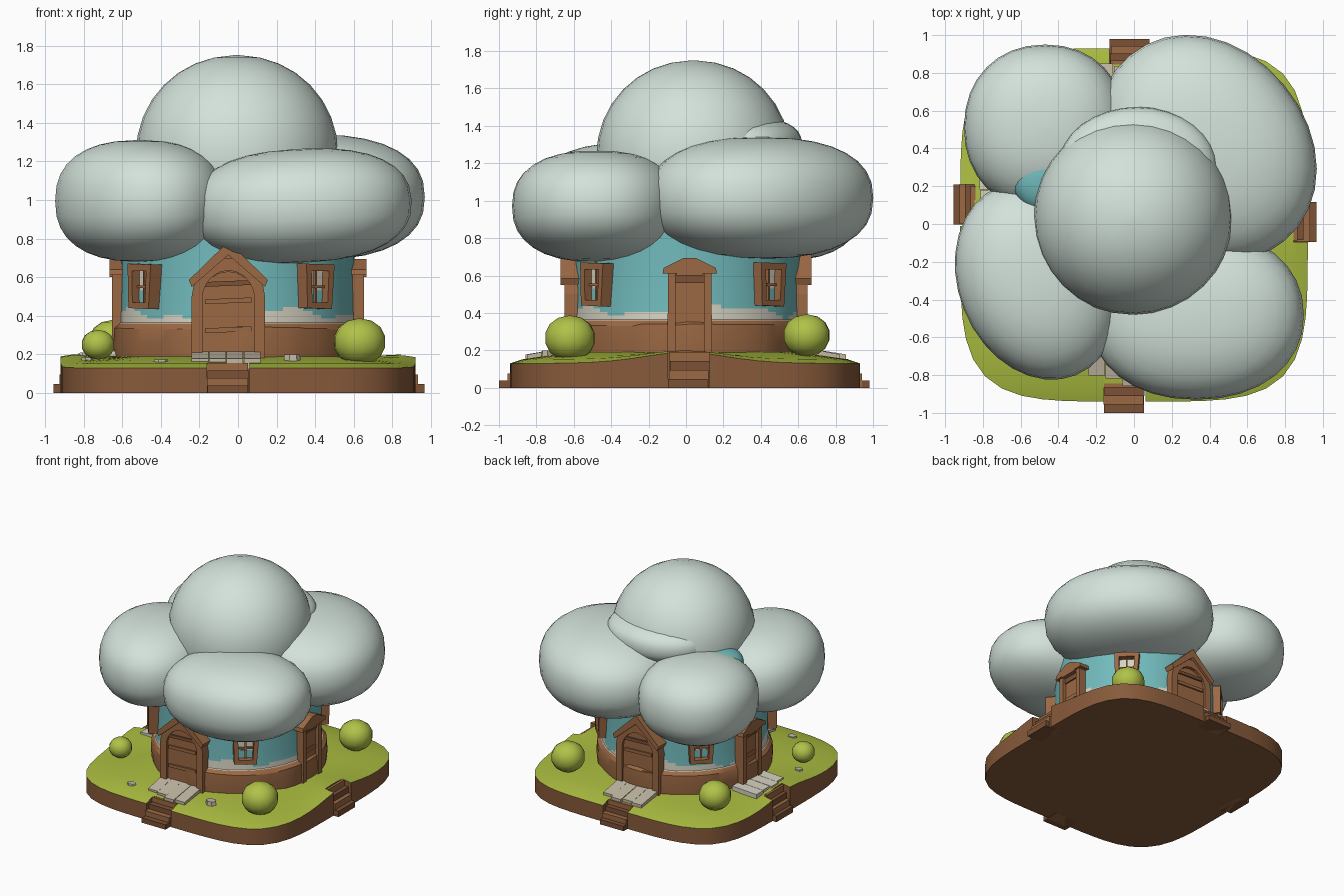
import bpy, bmesh, math, random
from mathutils import Matrix, Vector

if "Cube" in bpy.data.objects:
    bpy.data.objects.remove(bpy.data.objects["Cube"])

random.seed(4)
PI = math.pi


def mat(name, *rgb):
    m = bpy.data.materials.new(name)
    m.diffuse_color = (*rgb, 1)
    m.use_nodes = True
    m.node_tree.nodes["Principled BSDF"].inputs["Base Color"].default_value = m.diffuse_color
    return m


CLOUD = mat("pale_cloud", .65, .76, .70)
TEAL = mat("teal_wall", .17, .50, .51)
WOOD = mat("wood_brown", .33, .14, .057)
DARK = mat("dark_wood", .20, .082, .035)
EARTH = mat("earth_brown", .245, .103, .043)
GRASS = mat("grass_green", .40, .50, .05)
LEAF = mat("bush_green", .44, .54, .065)
CREAM = mat("cream_plaster", .68, .65, .54)
STONE = mat("path_stone", .54, .48, .37)


def build(name, verts, faces, mats, rule=None, smooth=None):
    """Mesh object with outward normals; rule(face centre, normal) -> material slot."""
    me = bpy.data.meshes.new(name)
    me.from_pydata([tuple(v) for v in verts], [], faces)
    for m in mats:
        me.materials.append(m)
    bm = bmesh.new()
    bm.from_mesh(me)
    bmesh.ops.recalc_face_normals(bm, faces=bm.faces)
    bm.normal_update()
    for f in bm.faces:
        if rule:
            f.material_index = rule(f.calc_center_median(), f.normal)
    bm.to_mesh(me)
    bm.free()
    ob = bpy.data.objects.new(name, me)
    bpy.context.collection.objects.link(ob)
    if smooth:
        bpy.context.view_layer.objects.active = ob
        ob.select_set(True)
        bpy.ops.object.shade_smooth_by_angle(angle=math.radians(smooth))
        ob.select_set(False)
    return ob


def rings(rows, n):
    """Quads between stacked rings of n points, capped at both ends."""
    f = [(r * n + i, r * n + (i + 1) % n, (r + 1) * n + (i + 1) % n, (r + 1) * n + i)
         for r in range(rows - 1) for i in range(n)]
    return f + [tuple(range(n)), tuple((rows - 1) * n + i for i in range(n))]


def spow(v, e):
    return math.copysign(abs(v) ** e, v)


def puff(name, c, r, material, turn=0, tilt=0, n=2.4, nh=2.15, seg=32):
    """Rounded superellipsoid blob."""
    rot = Matrix.Rotation(math.radians(turn), 3, 'Z') @ Matrix.Rotation(math.radians(tilt), 3, 'Y')
    rows = seg // 2 + 1
    vs = []
    for j in range(rows):
        t = -PI / 2 + .03 + (PI - .06) * j / (rows - 1)
        for i in range(seg):
            a = 2 * PI * i / seg
            k = abs(math.cos(t)) ** (2 / n)
            p = Vector((r[0] * k * spow(math.cos(a), 2 / nh), r[1] * k * spow(math.sin(a), 2 / nh),
                        r[2] * spow(math.sin(t), 2 / n)))
            vs.append(Vector(c) + rot @ p)
    return build(name, vs, rings(rows, seg), [material], smooth=60)


def prism(name, pts, d0, d1, material, ang=0, off=0):
    """Outline (x, z) extruded outward from radius d0 to d1, turned to face angle ang."""
    rot = Matrix.Rotation(math.radians(ang), 3, 'Z')
    n = len(pts)
    vs = [rot @ Vector((x + off, -d, z)) for d in (d0, d1) for x, z in pts]
    return build(name, vs, rings(2, n), [material])


def rect(x0, x1, z0, z1):
    return [(x0, z0), (x1, z0), (x1, z1), (x0, z1)]


# Rounded square ground slab with a grassy mound on top
N = 64
slab = []
for s, z0, rise in ((1.0, 0, 0), (1.0, .13, 1), (.93, .152, .8), (.8, .17, .4), (.62, .19, 0)):
    for i in range(N):
        a = 2 * PI * i / N
        ca, sa = math.cos(a), math.sin(a)
        k = (abs(ca) ** 4.5 + abs(sa) ** 4.5) ** (-1 / 4.5)
        hump = .06 * math.exp(-(math.asin(sa) / .33) ** 2) * rise
        slab.append((.92 * s * k * ca, .935 * s * k * sa - .005, z0 + hump))
ground = build("ground_slab", slab, rings(5, N), [EARTH, GRASS], lambda c, nn: 1 if nn.z > .5 else 0, 30)

# Steps set into notches on the four sides
for side, ang, off, out, h in (("front", 0, -.05, 1.0, .155), ("right", 90, .015, .965, .19),
                               ("back", 180, .02, .98, .155), ("left", -90, .1 - .2, .955, .19)):
    cutter = prism(side + "_notch_cutter", rect(-.11, .11, -.1, .4), .845, 1.2, EARTH, ang, off)
    cutter.hide_render = True
    cutter.hide_viewport = True
    b = ground.modifiers.new(side + "_notch", 'BOOLEAN')
    b.operation, b.solver, b.object = 'DIFFERENCE', 'EXACT', cutter
    for k in range(4):
        sk = random.uniform(-.006, .006)
        prism(side + "_step", rect(-.106 + sk, .106 + sk, 0, h * (k + 1) / 4),
              .84, out - (out - .865) * k / 3, WOOD if k % 2 else DARK, ang, off)

# Round house: wooden plinth, patchy plaster band, teal wall and dome
prof = [(.635, .15), (.645, .25), (.64, .335), (.615, .36), (.61, .365), (.609, .385), (.608, .405),
        (.607, .425), (.606, .445), (.603, .6), (.603, .8), (.61, .95), (.57, 1.06), (.42, 1.19), (.1, 1.25)]
vs = []
jit = [random.uniform(-.012, .008) for _ in range(N)]
for r, z in prof:
    for i in range(N):
        a = 2 * PI * i / N
        j = jit[i // 3] if z < .345 else 0
        vs.append(((r + j) * math.cos(a), (r + j) * math.sin(a) + .01, z + (j if z > .3 and j else 0)))


def wall_rule(c, nn):
    a = math.atan2(c.y, c.x)
    if c.z < .362:
        return 0
    return 1 if c.z < .414 + .026 * math.sin(4 * a + .6) + .016 * math.sin(11 * a) else 2


build("house_wall", vs, rings(len(prof), N), [WOOD, CREAM, TEAL], wall_rule, 25)


def arch(w, z0, spring, top, n=5):
    """Pointed arch outline from left foot over the top to right foot."""
    left = [(-w * math.cos(t * PI / 2 / n), spring + (top - spring) * math.sin(t * PI / 2 / n) ** 1.15)
            for t in range(n + 1)]
    return [(-w, z0)] + left + [(-x, z) for x, z in left[-2::-1]] + [(w, z0)]


def gable_door(side, ang, off):
    outer, inner = arch(.19, .17, .5, .70), arch(.135, .17, .5, .635)
    prism(side + "_door_gable", [(-.18, .17), (.18, .17), (.18, .6), (0, .75), (-.18, .6)],
          .5, .62, WOOD, ang, off)
    prism(side + "_door_arch", outer + inner[::-1], .55, .65, WOOD, ang, off)
    prism(side + "_door_leaf", arch(.14, .17, .5, .63), .55, .63, WOOD, ang, off)
    prism(side + "_door_roof", [(-.205, .585), (-.19, .55), (0, .715), (.19, .55), (.205, .585), (0, .785)],
          .5, .67, WOOD, ang, off)
    for z in (.31, .46, .55):
        prism(side + "_door_bar", [(-.12, z), (.12, z + .01), (.12, z + .035), (-.12, z + .025)],
              .62, .642, DARK if z > .5 else WOOD, ang, off)


def flat_door(side, ang, off):
    for s in (-1, 1):
        prism(side + "_door_post", [(s * .075, .17), (s * .12, .17), (s * .115, .64), (s * .075, .64)],
              .55, .652, WOOD, ang, off)
    prism(side + "_door_lintel", [(-.145, .61), (-.07, .61), (-.07, .6), (.07, .6), (.07, .61), (.145, .61),
                                  (.14, .64), (.03, .695), (-.03, .695), (-.14, .64)],
          .55, .667, WOOD, ang, off)
    prism(side + "_door_leaf", rect(-.08, .08, .17, .62), .55, .625, WOOD, ang, off)
    prism(side + "_door_header", rect(-.08, .08, .56, .61), .6, .635, DARK, ang, off)
    prism(side + "_door_bar", rect(-.07, .07, .40, .43), .6, .633, WOOD, ang, off)


gable_door("front", 0, -.05)
gable_door("back", 180, .02)
flat_door("right", 90, .02)
flat_door("left", -90, -.08)

# Four diagonal windows with crooked frames, panes and mullions
for ang in (40, -51, 135, -135):
    o = [(-.085, .44), (.08, .435), (.098, .665), (-.092, .67)]
    i = [(-.052, .47), (.052, .47), (.06, .632), (-.057, .632)]
    prism("window_pane", i, .55, .612, CREAM, ang)
    prism("window_lower_pane", [i[0], i[1], (.055, .53), (-.055, .53)], .55, .616, TEAL, ang)
    for k in range(4):
        m = (k + 1) % 4
        prism("window_frame", [o[k], o[m], i[m], i[k]], .53, .662, WOOD, ang)
    prism("window_mullion", rect(-.006, .006, .47, .632), .6, .63, WOOD, ang)
    prism("window_crossbar", rect(-.055, .055, .545, .557), .6, .63, WOOD, ang)

# Sloping paving between doors and steps
for side, ang, off, m in (("front", 0, -.06, STONE), ("back", 180, .02, STONE), ("left", -90, -.09, CREAM)):
    rot = Matrix.Rotation(math.radians(ang), 3, 'Z')
    lift = .03 if side == "left" else 0
    for k in range(4):
        x0, x1 = off - .18 + .09 * k, off - .093 + .09 * k
        d1 = .84 + random.uniform(-.04, .02)
        vs = [rot @ Vector((x, -d, z - dz)) for dz in (.05, 0)
              for x, d, z in ((x0, .6, .22), (x1, .6, .22), (x1, d1, .178 + lift), (x0, d1, .178 + lift))]
        build(side + "_paving", vs, rings(2, 4), [m])
for x, y, r, h in ((.28, -.74, .045, .20), (-.4, -.78, .04, .174), (-.78, -.32, .035, .185)):
    vs = [(x + r * q * math.cos(t), y + r * q * .8 * math.sin(t), z) for q, z in ((1.1, .14), (.9, h))
          for t in (0, 1.1, 2.3, 3.4, 4.4, 5.3)]
    build("loose_stone", vs, rings(2, 6), [STONE])

# Corner bushes
for x, y, z, r in ((.63, -.62, .265, .135), (.60, .645, .28, .125), (-.65, .56, .27, .12), (-.725, -.46, .25, .085)):
    puff("bush", (x, y, z), (r, r, r * .9), LEAF, turn=20, n=2.1, nh=2.1, seg=14)

# Cloud canopy: four puffs around and one on top with a rear fold
puff("cloud_back_left", (-.47, .51, .99), (.43, .44, .31), CLOUD)
puff("cloud_back_right", (.385, .40, 1.015), (.64, .53, .325), CLOUD, turn=-50, nh=2.05)
puff("cloud_front_left", (-.51, -.30, .995), (.42, .54, .315), CLOUD, turn=22, nh=2.0)
puff("cloud_front_right", (.33, -.48, .97), (.57, .45, .295), CLOUD, tilt=-3)
puff("cloud_top", (-.005, .04, 1.23), (.525, .52, .52), CLOUD, n=2.05, nh=2.05)
puff("cloud_top_fold", (.02, .30, 1.30), (.42, .32, .15), CLOUD, n=2.5, nh=2.0)
puff("exposed_roof_patch", (-.45, .25, 1.16), (.2, .17, .115), TEAL, turn=45)
